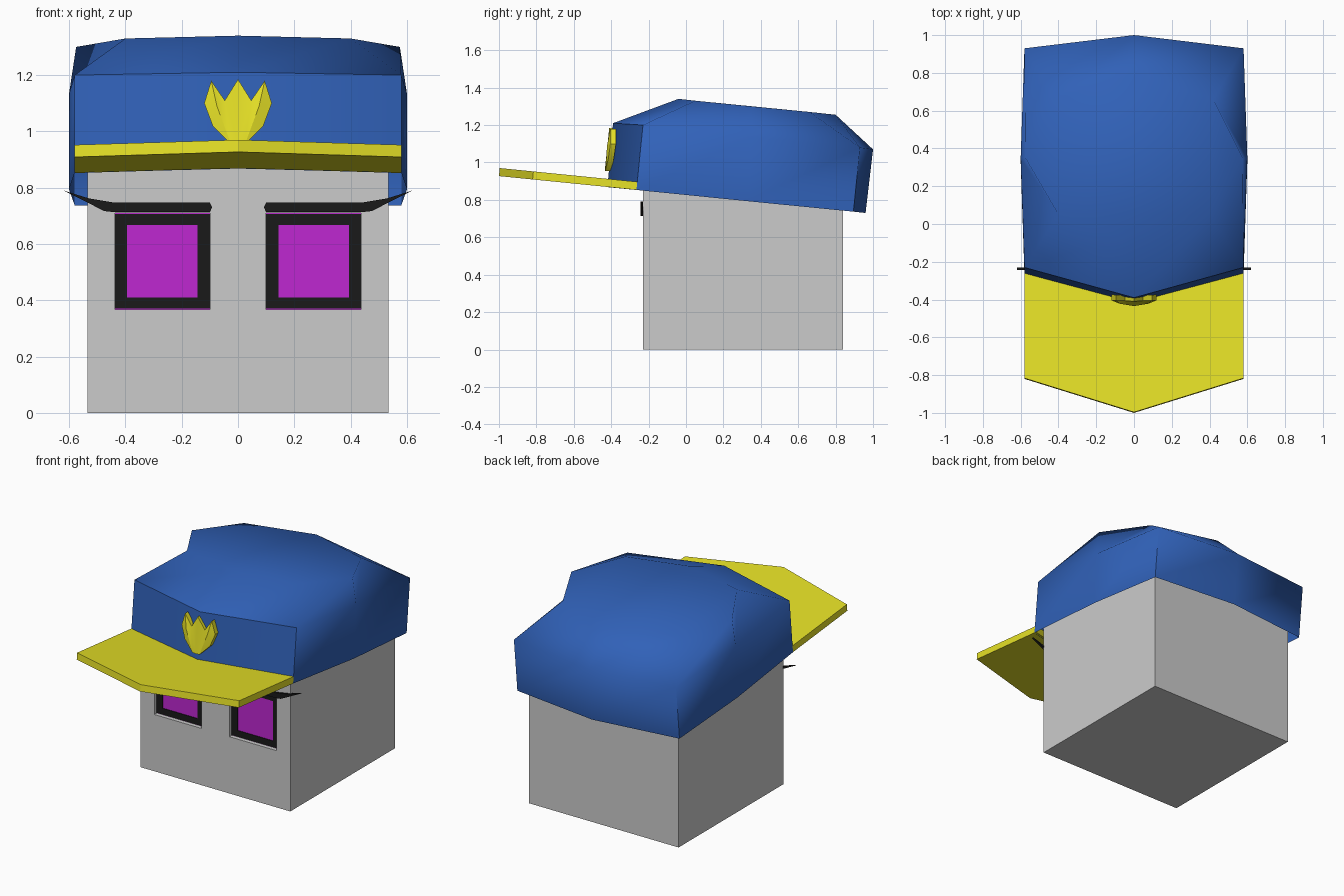
import bpy, bmesh
from mathutils import Vector

if "Cube" in bpy.data.objects:
    bpy.data.objects.remove(bpy.data.objects["Cube"])


def material(name, rgb):
    m = bpy.data.materials.new(name)
    m.diffuse_color = (*rgb, 1)
    m.use_nodes = True
    m.node_tree.nodes["Principled BSDF"].inputs["Base Color"].default_value = m.diffuse_color
    return m


BLUE = material("blue", (0.03, 0.12, 0.48))
YELLOW = material("yellow", (0.8, 0.76, 0.02))
BLACK = material("black", (0.01, 0.01, 0.01))
PURPLE = material("purple", (0.52, 0.02, 0.64))


def finish(bm, name, mat=None, smooth=None):
    bmesh.ops.recalc_face_normals(bm, faces=bm.faces)
    me = bpy.data.meshes.new(name)
    bm.to_mesh(me)
    bm.free()
    ob = bpy.data.objects.new(name, me)
    bpy.context.collection.objects.link(ob)
    if mat:
        me.materials.append(mat)
    if smooth:
        bpy.ops.object.select_all(action='DESELECT')
        ob.select_set(True)
        bpy.context.view_layer.objects.active = ob
        bpy.ops.object.shade_smooth_by_angle(angle=smooth)
    return ob


def thicken(bm, offset):
    """Turn the flat sheet in bm into a closed solid."""
    ret = bmesh.ops.extrude_face_region(bm, geom=bm.faces[:], use_keep_orig=True)
    new = [g for g in ret["geom"] if isinstance(g, bmesh.types.BMVert)]
    bmesh.ops.translate(bm, verts=new, vec=offset)


def prism(name, pts, offset, mat):
    bm = bmesh.new()
    bm.faces.new([bm.verts.new(p) for p in pts])
    thicken(bm, offset)
    return finish(bm, name, mat)


def full_ring(half):
    """Mirror a half outline that starts and ends on the centre line."""
    return half + [(-x, y, z) for x, y, z in half[-2:0:-1]]


# Head: cube with two shallow rectangular eye sockets
FRONT, DEPTH = -0.23, 0.03
X0, X1, Z0, Z1 = 0.10, 0.437, 0.367, 0.71
bm = bmesh.new()
bmesh.ops.create_cube(bm, size=1.07)
bmesh.ops.translate(bm, verts=bm.verts, vec=(0, FRONT + 0.535, 0.535))
cuts = [((x, 0, 0), (1, 0, 0)) for x in (-X1, -X0, X0, X1)]
cuts += [((0, 0, z), (0, 0, 1)) for z in (Z0, Z1)]
for co, no in cuts:
    bmesh.ops.bisect_plane(bm, geom=bm.verts[:] + bm.edges[:] + bm.faces[:],
                           plane_co=co, plane_no=no)
sockets = []
for f in bm.faces:
    c = f.calc_center_median()
    if abs(c.y - FRONT) < 1e-4 and X0 < abs(c.x) < X1 and Z0 < c.z < Z1:
        sockets.append(f)
for f in bmesh.ops.extrude_discrete_faces(bm, faces=sockets)["faces"]:
    bmesh.ops.translate(bm, verts=f.verts[:], vec=(0, DEPTH, 0))
bmesh.ops.dissolve_limit(bm, angle_limit=0.01, verts=bm.verts[:], edges=bm.edges[:])
finish(bm, "head")


def rect(s, xa, xb, za, zb, y):
    return [(s * xa, y, za), (s * xb, y, za), (s * xb, y, zb), (s * xa, y, zb)]


for side, s in (("right", 1), ("left", -1)):
    # Eye: purple plate with a black border in front of it
    y = FRONT + DEPTH
    prism(f"{side}_eye", rect(s, X0, X1, Z0, Z1, y - 0.004), (0, 0.003, 0), PURPLE)
    bm = bmesh.new()
    outer = [bm.verts.new(p) for p in rect(s, X0, X1, Z0 + .003, Z1 - .003, y - 0.008)]
    inner = [bm.verts.new(p) for p in rect(s, 0.143, 0.395, 0.41, 0.668, y - 0.008)]
    for i in range(4):
        j = (i + 1) % 4
        bm.faces.new((outer[i], outer[j], inner[j], inner[i]))
    thicken(bm, (0, 0.004, 0))
    finish(bm, f"{side}_eye_border", BLACK)
    # Brow: bar sweeping outwards to a pointed lash
    outline = [(.10, .713), (.092, .73), (.10, .747), (.44, .747), (.53, .762),
               (.62, .79), (.475, .717), (.44, .713)]
    prism(f"{side}_brow", [(s * x, -0.243, z) for x, z in outline],
          (0, 0.014, 0), BLACK)

# Cap: open shell through three rings, closed at the top
rings = [
    [(0, -.42, .868), (.58, -.265, .853), (.6, .33, .793), (.58, .895, .737), (0, .96, .73)],
    [(0, -.39, 1.21), (.58, -.23, 1.2), (.6, .35, 1.135), (.58, .93, 1.08), (0, 1, 1.07)],
    [(0, -.04, 1.34), (.4, .05, 1.33), (.575, .35, 1.3), (.42, .66, 1.27), (0, .8, 1.255)],
]
bm = bmesh.new()
loops = [[bm.verts.new(p) for p in full_ring(r)] for r in rings]
for a, b in zip(loops, loops[1:]):
    for i in range(len(a)):
        j = (i + 1) % len(a)
        bm.faces.new((a[i], a[j], b[j], b[i]))
bm.faces.new(loops[-1])
finish(bm, "cap", BLUE, smooth=1.05)

# Peak: tilted slab with a pointed front
half = [(0, -1.0, .927), (.58, -.82, .909), (.58, -.25, .852), (0, -.42, .869)]
prism("cap_peak", full_ring(half), (0, 0.004, 0.043), YELLOW)

# Badge: three-pointed leaf with a raised ridge on each leaf
P = [(0, .955, 0), (0, 1.185, 0), (.047, 1.11, .012), (.025, .955, .004),
     (.095, 1.18, .006), (.12, 1.1, .015), (.09, 1.02, .012), (.075, 1.09, -.002)]
bm = bmesh.new()
for s in (1, -1):
    v = [bm.verts.new((s * x, -0.435 + 0.105 * (z - 0.95) + d, z)) for x, z, d in P]
    for ids in ((0, 1, 2), (0, 2, 3), (7, 3, 2), (7, 2, 4), (7, 4, 5), (7, 5, 6), (7, 6, 3)):
        bm.faces.new([v[i] for i in ids])
bmesh.ops.remove_doubles(bm, verts=bm.verts[:], dist=1e-4)
thicken(bm, Vector((0, 0.03, 0)))
finish(bm, "cap_badge", YELLOW, smooth=0.6)
